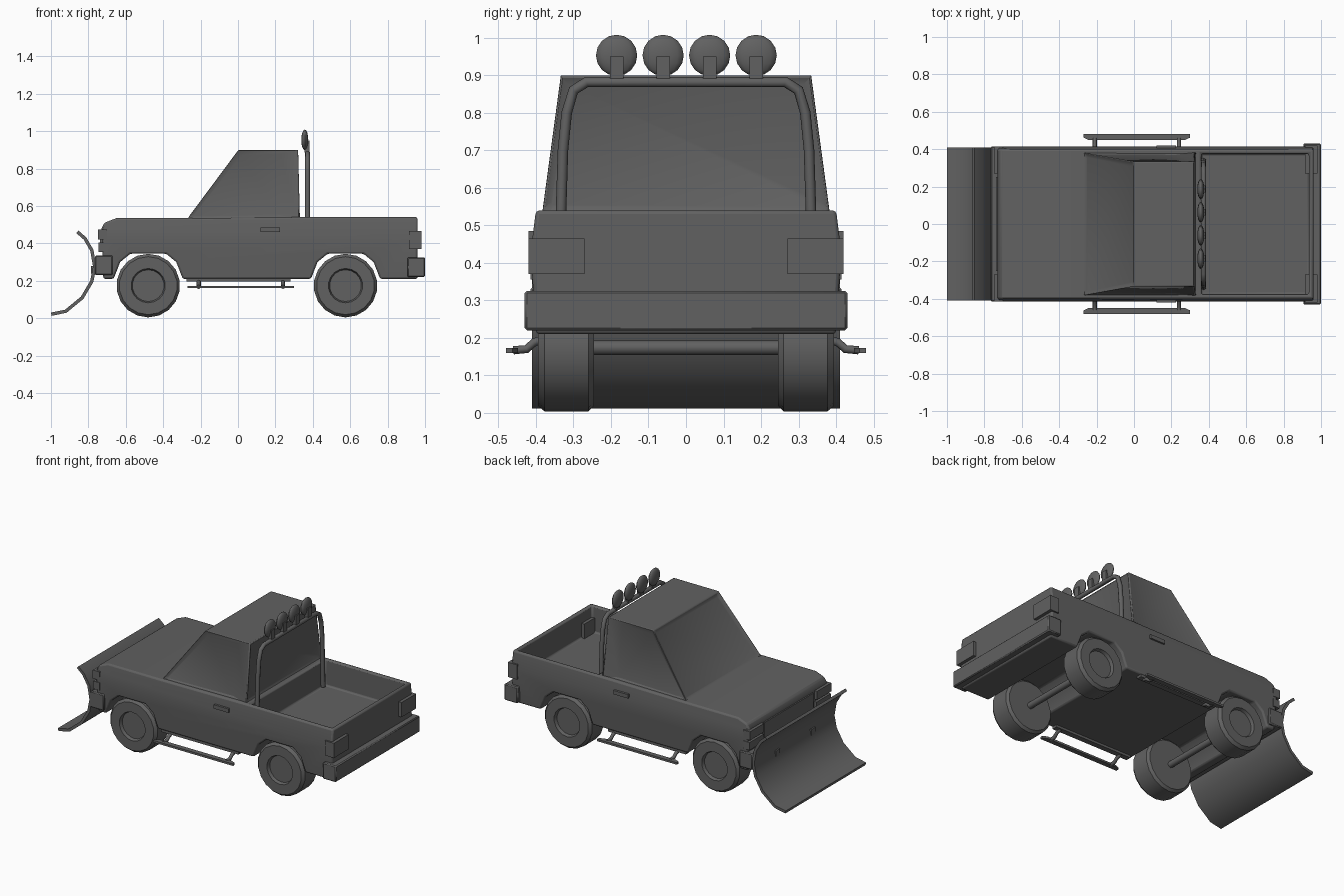
import bpy, bmesh, math
from mathutils import Vector

old = bpy.data.objects.get("Cube")
if old:
    bpy.data.objects.remove(old, do_unlink=True)

grey = bpy.data.materials.new("dark grey")
grey.use_nodes = True
colour = (0.12, 0.12, 0.12, 1)
grey.diffuse_color = colour
grey.node_tree.nodes["Principled BSDF"].inputs["Base Color"].default_value = colour


def finish(name, bm, bevel=0.0, segments=1, angle=30):
    """Turn a bmesh into a finished, shaded object."""
    bmesh.ops.recalc_face_normals(bm, faces=bm.faces[:])
    mesh = bpy.data.meshes.new(name)
    bm.to_mesh(mesh)
    bm.free()
    mesh.materials.append(grey)
    ob = bpy.data.objects.new(name, mesh)
    bpy.context.collection.objects.link(ob)
    bpy.ops.object.select_all(action='DESELECT')
    ob.select_set(True)
    bpy.context.view_layer.objects.active = ob
    if bevel:
        mod = ob.modifiers.new("Bevel", 'BEVEL')
        mod.width, mod.segments = bevel, segments
        mod.limit_method, mod.angle_limit = 'ANGLE', math.radians(35)
    bpy.ops.object.shade_smooth_by_angle(angle=math.radians(angle))
    return ob


def box(name, xs, ys, zs, bevel=0.0):
    bm = bmesh.new()
    bmesh.ops.create_cube(bm, size=1)
    for v in bm.verts:
        v.co = [r[0] if c < 0 else r[1] for r, c in zip((xs, ys, zs), v.co)]
    return finish(name, bm, bevel)


def extrude_profile(profile, half):
    """Side outline in x, z pulled across the width."""
    bm = bmesh.new()
    face = bm.faces.new([bm.verts.new((x, -half, z)) for x, z in profile])
    out = bmesh.ops.extrude_face_region(bm, geom=[face])
    for v in out["geom"]:
        if isinstance(v, bmesh.types.BMVert):
            v.co.y = half
    bmesh.ops.recalc_face_normals(bm, faces=bm.faces[:])
    return bm


def tube(name, points, radius):
    curve = bpy.data.curves.new(name, 'CURVE')
    curve.dimensions = '3D'
    curve.bevel_depth, curve.bevel_resolution = radius, 2
    curve.use_fill_caps = True
    spline = curve.splines.new('POLY')
    spline.points.add(len(points) - 1)
    for p, co in zip(spline.points, points):
        p.co = (*co, 1)
    curve.materials.append(grey)
    ob = bpy.data.objects.new(name, curve)
    bpy.context.collection.objects.link(ob)


def arch(x):
    """Wheel opening from front to back."""
    return [(x + dx, z) for dx, z in ((-0.185, 0.21), (-0.15, 0.30), (-0.095, 0.345),
                                      (0.095, 0.345), (0.15, 0.30), (0.185, 0.21))]


FRONT_AXLE, REAR_AXLE = -0.48, 0.575

# Body with wheel openings and an open cargo bed
outline = ([(-0.72, 0.21)] + arch(FRONT_AXLE) + arch(REAR_AXLE) +
           [(0.96, 0.21), (0.96, 0.54), (0.335, 0.54), (-0.27, 0.535),
            (-0.65, 0.535), (-0.715, 0.51), (-0.73, 0.48)])
bm = extrude_profile(outline, 0.40)
deck = max((f for f in bm.faces if f.normal.z > 0.9), key=lambda f: f.calc_center_median().x)
bmesh.ops.inset_region(bm, faces=[deck], thickness=0.035)
sunk = bmesh.ops.extrude_face_region(bm, geom=[deck])["geom"]
for v in sunk:
    if isinstance(v, bmesh.types.BMVert):
        v.co.z = 0.37
bmesh.ops.delete(bm, geom=[deck], context='FACES_ONLY')
bmesh.ops.bisect_plane(bm, geom=bm.verts[:] + bm.edges[:] + bm.faces[:],
                       plane_co=(0, 0, 0.43), plane_no=(0, 0, 1))
for v in bm.verts:
    if abs(v.co.y) > 0.39 and abs(v.co.z - 0.43) < 0.001:
        v.co.y *= 1.035
finish("body", bm, 0.01, 2)

# Cab with recessed windows
bm = extrude_profile([(-0.275, 0.53), (0.335, 0.53), (0.325, 0.90), (0.0, 0.90)], 0.385)
for v in bm.verts:
    if v.co.z > 0.8:
        v.co.y *= 0.335 / 0.385
bm.normal_update()
panes = [f for f in bm.faces if abs(f.normal.z) < 0.9]
bmesh.ops.inset_individual(bm, faces=panes, thickness=0.032, depth=-0.012)
for f in panes:
    if abs(f.normal.y) > 0.9:
        for v in f.verts:
            v.co.x = min(v.co.x, 0.225)
finish("cab", bm, 0.008, 2)

# Tyres and hubs, swept from a half section
section = [(0.0, 0.02), (0.085, 0.02), (0.092, 0.0), (0.155, 0.0), (0.17, 0.018),
           (0.17, 0.135), (0.155, 0.15), (0.0, 0.15)]
for label, x in (("front", FRONT_AXLE), ("rear", REAR_AXLE)):
    for side, s in (("left", 1), ("right", -1)):
        bm = bmesh.new()
        verts = [bm.verts.new((0, s * (0.395 - d), r)) for r, d in section]
        edges = [bm.edges.new(pair) for pair in zip(verts, verts[1:])]
        bmesh.ops.spin(bm, geom=verts + edges, cent=(0, 0, 0), axis=(0, 1, 0),
                       angle=math.tau, steps=18)
        bmesh.ops.remove_doubles(bm, verts=bm.verts[:], dist=0.0005)
        bmesh.ops.translate(bm, verts=bm.verts[:], vec=(x, 0, 0.174))
        finish(f"{label}_{side}_wheel", bm)
    tube(f"{label}_axle", [(x, -0.3, 0.174), (x, 0.3, 0.174)], 0.02)

# Bumpers and tailgate
box("rear_bumper", (0.905, 1.0), (-0.43, 0.43), (0.22, 0.325), 0.006)
box("front_bumper", (-0.765, -0.67), (-0.415, 0.415), (0.23, 0.335), 0.006)
box("grille", (-0.738, -0.72), (-0.25, 0.25), (0.37, 0.47))

# Parts that repeat on both sides
for side, s in (("left", 1), ("right", -1)):
    def span(a, b):
        return tuple(sorted((s * a, s * b)))
    box(f"{side}_tail_light", (0.915, 0.98), span(0.27, 0.42), (0.37, 0.465))
    box(f"{side}_headlight", (-0.748, -0.70), span(0.27, 0.415), (0.42, 0.475))
    box(f"{side}_turn_signal", (-0.745, -0.70), span(0.27, 0.415), (0.355, 0.405))
    box(f"{side}_door_handle", (0.12, 0.225), span(0.40, 0.42), (0.46, 0.485))
    box(f"{side}_sill", (-0.275, 0.28), span(0.36, 0.395), (0.195, 0.22))
    box(f"{side}_plow_arm", (-0.785, -0.66), span(0.16, 0.20), (0.24, 0.28))
    # Side step with tapered ends
    bm = bmesh.new()
    step = [(-0.24, 0.448), (0.27, 0.448), (0.30, 0.462), (0.30, 0.48),
            (-0.27, 0.48), (-0.27, 0.462)]
    face = bm.faces.new([bm.verts.new((x, s * y, 0.16)) for x, y in step])
    up = bmesh.ops.extrude_face_region(bm, geom=[face])["geom"]
    bmesh.ops.translate(bm, verts=[v for v in up if isinstance(v, bmesh.types.BMVert)],
                        vec=(0, 0, 0.013))
    finish(f"{side}_step", bm)
    for n, x in enumerate((-0.21, 0.24)):
        tube(f"{side}_step_bracket_{n + 1}", [(x, s * 0.46, 0.167), (x, s * 0.425, 0.17),
             (x, s * 0.405, 0.188), (x, s * 0.37, 0.20)], 0.011)

# Plow blade, a curved strip with thickness
arc = [(-1.0, 0.03), (-0.925, 0.045), (-0.84, 0.115), (-0.79, 0.20),
       (-0.775, 0.275), (-0.79, 0.36), (-0.825, 0.42), (-0.865, 0.455)]
back = []
for i, p in enumerate(arc):
    a, b = arc[max(i - 1, 0)], arc[min(i + 1, len(arc) - 1)]
    t = Vector((b[0] - a[0], b[1] - a[1])).normalized()
    back.append((p[0] + t.y * 0.018, p[1] - t.x * 0.018))
finish("plow_blade", extrude_profile(arc + back[::-1], 0.41))

# Roll bar behind the cab
half = [(0.338, 0.38), (0.328, 0.70), (0.318, 0.80), (0.30, 0.86), (0.265, 0.882)]
hoop = [(0.372, -y, z) for y, z in half] + [(0.372, y, z) for y, z in half[::-1]]
tube("roll_bar", hoop, 0.014)

# Roof lamps on the roll bar
for n in range(4):
    y = -0.185 + n * 0.124
    bm = bmesh.new()
    bmesh.ops.create_uvsphere(bm, u_segments=16, v_segments=8, radius=0.055)
    for v in bm.verts:
        v.co = (0.357 + v.co.x * 0.34, y + v.co.y, 0.953 + v.co.z)
    finish(f"roof_lamp_{n + 1}", bm, angle=50)
    box(f"lamp_bracket_{n + 1}", (0.355, 0.382), (y - 0.018, y + 0.018), (0.885, 0.95))
